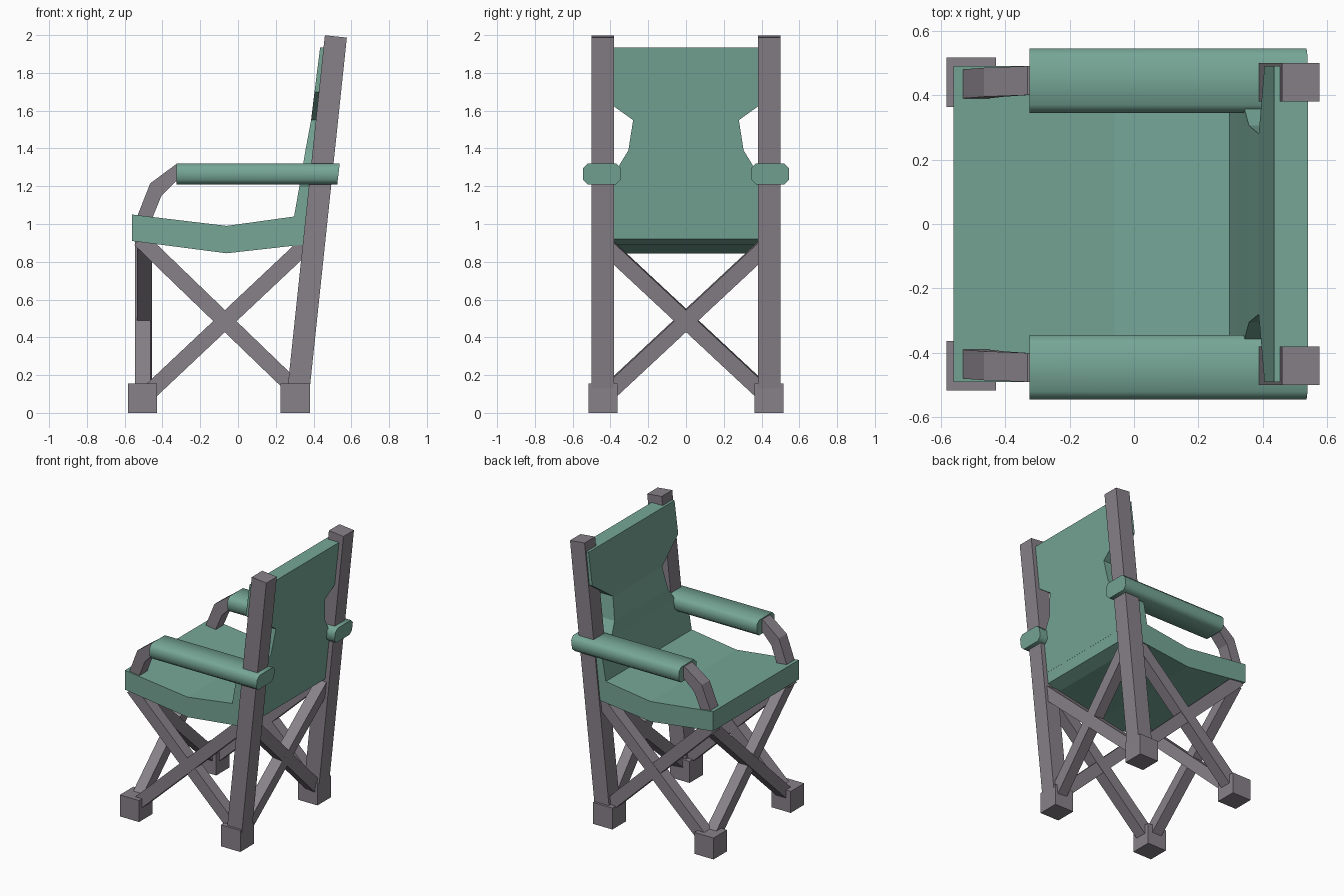
import bpy, bmesh
from math import radians
from mathutils import Vector

cube = bpy.data.objects.get("Cube")
if cube:
    bpy.data.objects.remove(cube, do_unlink=True)


def material(name, rgb):
    m = bpy.data.materials.new(name)
    m.use_nodes = True
    m.diffuse_color = (*rgb, 1)
    m.node_tree.nodes["Principled BSDF"].inputs["Base Color"].default_value = (*rgb, 1)
    return m


FABRIC = material("green canvas", (0.18, 0.38, 0.305))
FRAME = material("grey frame", (0.245, 0.22, 0.25))


def loft(name, rings, mat, smooth=False):
    """Join a row of matching cross-sections into a capped solid."""
    bm = bmesh.new()
    loops = [[bm.verts.new(p) for p in ring] for ring in rings]
    n = len(loops[0])
    for a, b in zip(loops, loops[1:]):
        for i in range(n):
            j = (i + 1) % n
            bm.faces.new((a[i], a[j], b[j], b[i]))
    bm.faces.new(loops[0])
    bm.faces.new(loops[-1])
    bmesh.ops.recalc_face_normals(bm, faces=bm.faces[:])
    mesh = bpy.data.meshes.new(name)
    bm.to_mesh(mesh)
    bm.free()
    obj = bpy.data.objects.new(name, mesh)
    bpy.context.collection.objects.link(obj)
    mesh.materials.append(mat)
    if smooth:
        bpy.ops.object.select_all(action="DESELECT")
        obj.select_set(True)
        bpy.context.view_layer.objects.active = obj
        bpy.ops.object.shade_smooth_by_angle(angle=radians(60))
    return obj


def bar(name, start, end, normal, width, depth):
    """Square-cut beam; depth is measured along the normal."""
    start, end = Vector(start), Vector(end)
    axis = (end - start).normalized()
    side = axis.cross(Vector(normal)).normalized()
    out = side.cross(axis)
    corners = [side * width / 2 * s + out * depth / 2 * t
               for s, t in ((-1, -1), (1, -1), (1, 1), (-1, 1))]
    return loft(name, [[p + c for c in corners] for p in (start, end)], FRAME)


# Seat: sagging side profile across the full width
seat_profile = [(-0.56, 1.05), (-0.06, 0.99), (0.30, 1.04), (0.442, 1.04),
                (0.43, 0.92), (0.34, 0.89), (-0.06, 0.845), (-0.56, 0.91)]
loft("seat", [[(x, y, z) for x, z in seat_profile] for y in (-0.49, 0.49)], FABRIC)

# Backrest: height, half width and front position, with a narrowed waist
back_rows = [(1.0, 0.49, 0.29), (1.2, 0.49, 0.325), (1.3, 0.36, 0.342),
             (1.39, 0.305, 0.357), (1.55, 0.28, 0.387), (1.70, 0.49, 0.405),
             (1.935, 0.49, 0.435)]
rings = []
for z, w, front in back_rows:
    rear = 0.43 + 0.109 * (z - 0.92)
    rings.append([(front, -w, z), (front, w, z), (rear, w, z), (rear, -w, z)])
loft("backrest", rings, FABRIC)

# Armrest section and the bent support in front of it
pad = [(-0.1, -0.03), (-0.075, -0.055), (0.075, -0.055), (0.1, -0.03),
       (0.1, 0.03), (0.075, 0.055), (-0.075, 0.055), (-0.1, 0.03)]
bend = [(-0.30, 1.315, -0.30, 1.225, 0.445), (-0.33, 1.315, -0.33, 1.225, 0.445),
        (-0.465, 1.215, -0.405, 1.15, 0.44), (-0.53, 1.05, -0.45, 1.04, 0.435),
        (-0.54, 0.95, -0.46, 0.95, 0.435)]

for label, s in (("left", 1), ("right", -1)):
    y = 0.44 * s
    # Feet
    for place, cx in (("front", -0.505), ("back", 0.303)):
        loft(f"{place}_{label}_foot",
             [[(cx + a * 0.077, y + b * 0.077, z)
               for a, b in ((-1, -1), (1, -1), (1, 1), (-1, 1))] for z in (0, 0.155)], FRAME)
    # Leaning back post
    bar(f"{label}_back_post", (0.318, y, 0.1), (0.518, y, 1.993), (0, 1, 0), 0.117, 0.12)
    # Armrest pad and support
    loft(f"{label}_armrest",
         [[(x + dz * lean, 0.445 * s + dy, 1.265 + dz) for dy, dz in pad]
          for x, lean in ((-0.325, 0), (0.532, 0.12))], FABRIC, True)
    loft(f"{label}_arm_support",
         [[(ox, s * (c - 0.045), oz), (ox, s * (c + 0.045), oz),
           (ix, s * (c + 0.045), iz), (ix, s * (c - 0.045), iz)]
          for ox, oz, ix, iz, c in bend], FRAME)
    # Crossed side braces
    bar(f"{label}_side_brace_rising", (-0.49, y, 0.09), (0.36, y, 0.89), (0, 1, 0), 0.085, 0.085)
    bar(f"{label}_side_brace_falling", (-0.52, y, 0.92), (0.31, y, 0.12), (0, 1, 0), 0.085, 0.08)
    # Crossed front and back braces
    bar(f"front_brace_{label}", (-0.50 - 0.004 * s, -y, 0.08), (-0.50 - 0.004 * s, y, 0.90),
        (1, 0, 0), 0.08, 0.08)
    bar(f"back_brace_{label}", (0.318, -y, 0.08), (0.4, y, 0.90), (1, 0, -0.106), 0.085, 0.08)
